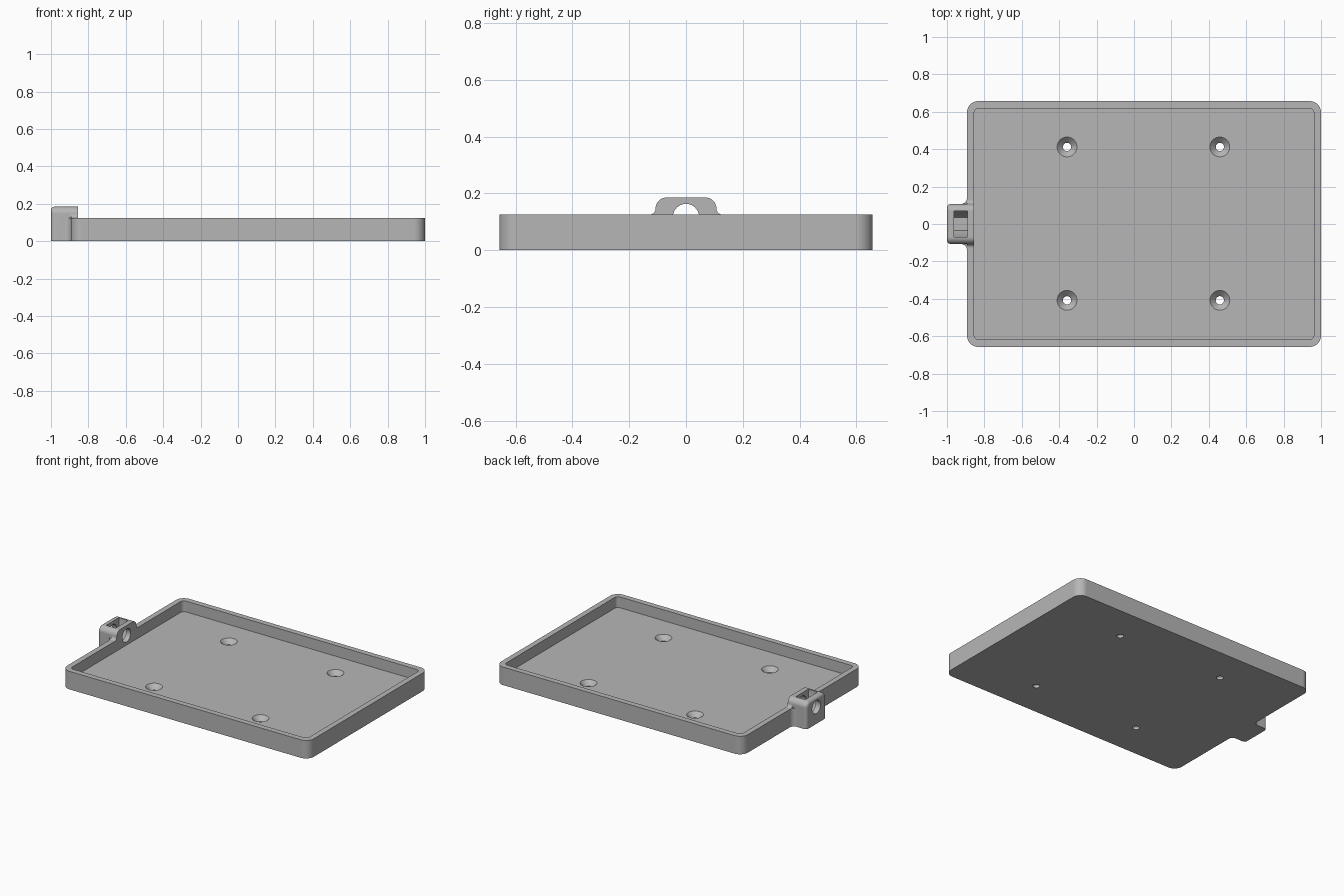
import bpy, bmesh, math
from mathutils import Vector

cube = bpy.data.objects.get("Cube")
if cube:
    bpy.data.objects.remove(cube, do_unlink=True)

grey = bpy.data.materials.new("plain grey")
grey.use_nodes = True
colour = (0.47, 0.47, 0.47, 1)
grey.diffuse_color = colour
grey.node_tree.nodes["Principled BSDF"].inputs["Base Color"].default_value = colour


def rounded(corners, steps=10):
    """Outline whose corners (a, b, radius) are replaced by tangent arcs."""
    out = []
    for i, (a, b, r) in enumerate(corners):
        p = Vector((a, b))
        if r == 0:
            out.append(p)
            continue
        u = (Vector(corners[i - 1][:2]) - p).normalized()
        v = (Vector(corners[(i + 1) % len(corners)][:2]) - p).normalized()
        half = u.angle(v) / 2
        centre = p + (u + v).normalized() * (r / math.sin(half))
        start = p + u * (r / math.tan(half)) - centre
        end = p + v * (r / math.tan(half)) - centre
        sweep = start.angle(end)
        for k in range(steps + 1):
            t = sweep * k / steps
            out.append(centre + (start * math.sin(sweep - t) + end * math.sin(t)) / math.sin(sweep))
    return out


def box(a0, a1, b0, b1, r):
    return rounded([(a0, b0, r), (a1, b0, r), (a1, b1, r), (a0, b1, r)])


def circle(a, b, r, sides=40):
    return [Vector((a + r * math.cos(math.tau * k / sides),
                    b + r * math.sin(math.tau * k / sides))) for k in range(sides)]


def loft(name, axis, sections):
    """Solid through (height, outline) sections along x or z."""
    bm = bmesh.new()
    rings = []
    for h, pts in sections:
        rings.append([bm.verts.new((p.x, p.y, h) if axis == "z" else (h, p.x, p.y)) for p in pts])
    for lo, hi in zip(rings, rings[1:]):
        for k in range(len(lo)):
            n = (k + 1) % len(lo)
            bm.faces.new((lo[k], lo[n], hi[n], hi[k]))
    bm.faces.new(rings[0])
    bm.faces.new(rings[-1])
    bmesh.ops.recalc_face_normals(bm, faces=bm.faces)
    mesh = bpy.data.meshes.new(name)
    bm.to_mesh(mesh)
    bm.free()
    mesh.materials.append(grey)
    ob = bpy.data.objects.new(name, mesh)
    bpy.context.collection.objects.link(ob)
    return ob


def combine(target, tool, operation):
    mod = target.modifiers.new(operation, "BOOLEAN")
    mod.operation, mod.solver, mod.object = operation, "EXACT", tool
    bpy.context.view_layer.objects.active = target
    bpy.ops.object.modifier_apply(modifier=mod.name)
    bpy.data.objects.remove(tool, do_unlink=True)


WALL_X, HALF_Y, RIM, FLOOR = -0.893, 0.657, 0.125, 0.05
BLOCK_Y, BLOCK_TOP, HOLE_Z = 0.107, 0.185, 0.117

# Tray body
outline = box(WALL_X, 1, -HALF_Y, HALF_Y, 0.06)
tray = loft("tray", "z", [(0, outline), (RIM, outline)])

# Bracket block with softened outer edges
profile = rounded([(-BLOCK_Y, 0, 0), (BLOCK_Y, 0, 0),
                   (BLOCK_Y, BLOCK_TOP, 0.038), (-BLOCK_Y, BLOCK_TOP, 0.038)])
block = loft("bracket_block", "x", [(-1, profile), (-0.84, profile)])
bm = bmesh.new()
bm.from_mesh(block.data)
edges = [e for e in bm.edges if all(v.co.x < -0.99 for v in e.verts)
         and any(v.co.z > 0.01 for v in e.verts)]
bmesh.ops.bevel(bm, geom=edges, offset=0.02, segments=5, profile=0.5, affect="EDGES")
bm.to_mesh(block.data)
bm.free()
combine(tray, block, "UNION")

# Fillets joining the bracket to the rim and to the outer wall
side = [(0.15, 0.1, 0), (0.15, RIM, 0), (BLOCK_Y, RIM, 0.021), (BLOCK_Y, BLOCK_TOP, 0.038)]
rim_profile = rounded(side + [(-a, b, r) for a, b, r in reversed(side)])
combine(tray, loft("rim_fillet", "x", [(WALL_X, rim_profile), (-0.84, rim_profile)]), "UNION")
side = [(-0.87, 0.15, 0), (WALL_X, 0.15, 0), (WALL_X, BLOCK_Y, 0.033), (-0.95, BLOCK_Y, 0)]
plan = rounded(side + [(a, -b, r) for a, b, r in reversed(side)])
combine(tray, loft("wall_fillet", "z", [(0, plan), (RIM, plan)]), "UNION")

# Tray pocket
pocket = box(-0.855, 0.962, -0.618, 0.618, 0.025)
combine(tray, loft("pocket", "z", [(FLOOR, pocket), (0.3, pocket)]), "DIFFERENCE")

# Countersunk screw holes
for x in (-0.358, 0.459):
    for y in (-0.408, 0.412):
        narrow, wide = circle(x, y, 0.022), circle(x, y, 0.053)
        combine(tray, loft("screw_hole", "z", [(-0.02, narrow), (0.019, narrow),
                                               (FLOOR, wide), (0.07, wide)]), "DIFFERENCE")

# Round cable hole through the bracket
bore = circle(0, HOLE_Z, 0.046)
combine(tray, loft("bore", "x", [(-1.05, bore), (-0.8, bore)]), "DIFFERENCE")

# Nut slot: lower half of a hexagon, open to the top
hexagon = circle(0, HOLE_Z, 0.069, 6)
slot = [p for p in hexagon if p.y < HOLE_Z - 0.01]
slot += [Vector((0.069, HOLE_Z)), Vector((0.069, 0.25)), Vector((-0.069, 0.25)), Vector((-0.069, HOLE_Z))]
combine(tray, loft("nut_slot", "x", [(-0.962, slot), (-0.89, slot)]), "DIFFERENCE")

# Smooth rounded faces, crisp edges
bpy.ops.object.select_all(action="DESELECT")
tray.select_set(True)
bpy.context.view_layer.objects.active = tray
bpy.ops.object.shade_smooth_by_angle(angle=math.radians(30))
weighted = tray.modifiers.new("flat walls", "WEIGHTED_NORMAL")
weighted.keep_sharp = True
